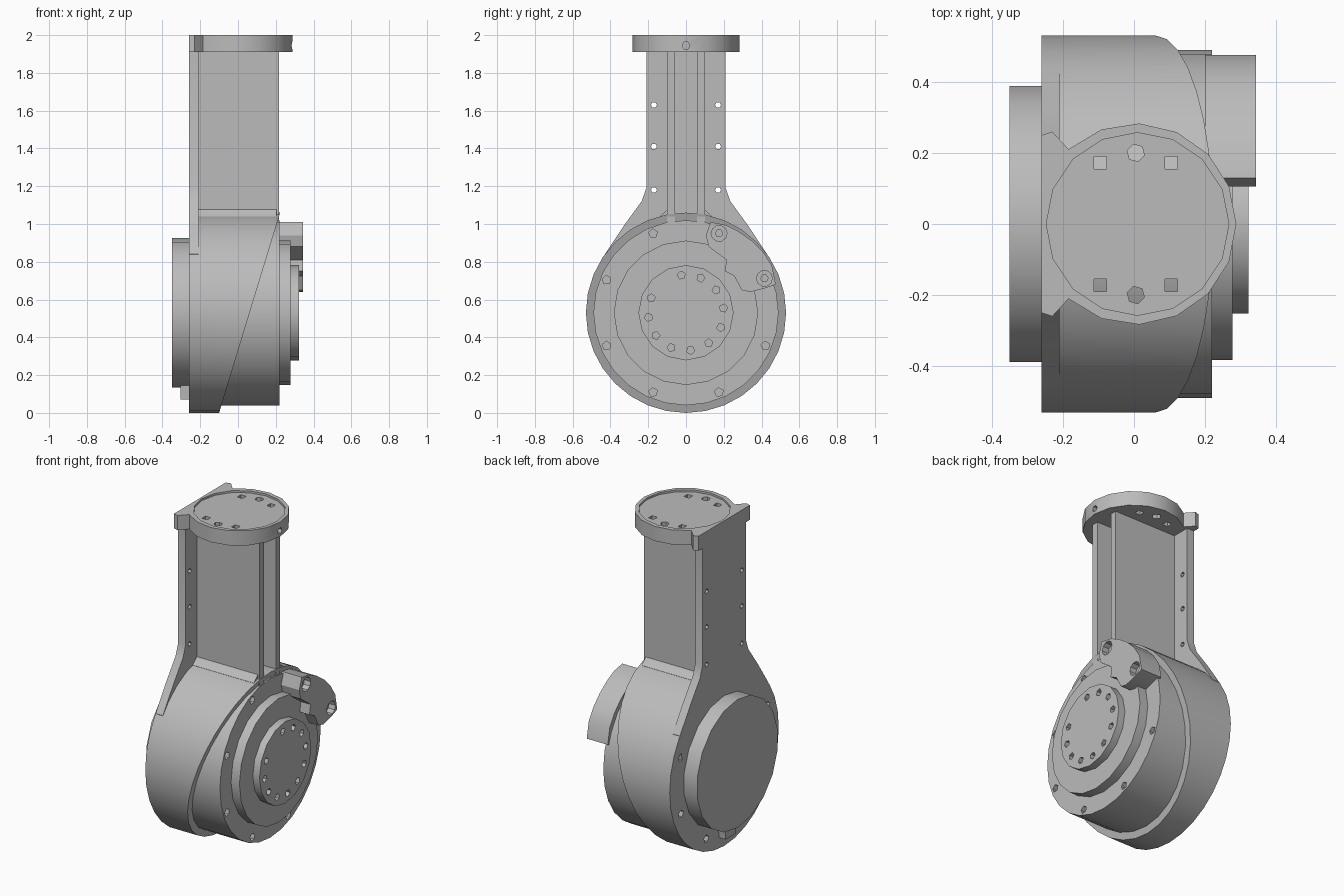
import bpy, bmesh, math
from mathutils import Vector

if "Cube" in bpy.data.objects:
    bpy.data.objects.remove(bpy.data.objects["Cube"])

CZ = 0.53  # height of the drum axis

grey = bpy.data.materials.new("cast_grey")
grey.diffuse_color = (0.5, 0.5, 0.5, 1)
grey.use_nodes = True
grey.node_tree.nodes["Principled BSDF"].inputs["Base Color"].default_value = grey.diffuse_color


def circle(u, v, r, n, phase=0.0):
    return [(u + r * math.cos(phase + 2 * math.pi * i / n),
             v + r * math.sin(phase + 2 * math.pi * i / n)) for i in range(n)]


def add_prism(bm, pts, axis, a, b):
    """Extrude a 2D outline along X (outline in y,z) or Z (outline in x,y)."""
    place = (lambda p, d: (d, p[0], p[1])) if axis == 'X' else (lambda p, d: (p[0], p[1], d))
    lo = [bm.verts.new(place(p, a)) for p in pts]
    hi = [bm.verts.new(place(p, b)) for p in pts]
    bm.faces.new(lo)
    bm.faces.new(hi)
    for i in range(len(pts)):
        j = (i + 1) % len(pts)
        bm.faces.new((lo[i], lo[j], hi[j], hi[i]))


def finish(bm, name):
    bmesh.ops.recalc_face_normals(bm, faces=bm.faces)
    mesh = bpy.data.meshes.new(name)
    bm.to_mesh(mesh)
    bm.free()
    mesh.materials.append(grey)
    ob = bpy.data.objects.new(name, mesh)
    bpy.context.collection.objects.link(ob)
    return ob


def prism(name, pts, axis, a, b):
    bm = bmesh.new()
    add_prism(bm, pts, axis, a, b)
    return finish(bm, name)


def cut(targets, prisms):
    """Subtract a set of prisms from each target."""
    bm = bmesh.new()
    for p in prisms:
        add_prism(bm, *p)
    cutter = finish(bm, "cutter")
    cutter.hide_render = True
    for ob in targets:
        m = ob.modifiers.new("cut", 'BOOLEAN')
        m.operation, m.solver, m.object = 'DIFFERENCE', 'EXACT', cutter
        bpy.context.view_layer.objects.active = ob
        bpy.ops.object.modifier_apply(modifier=m.name)
    bpy.data.objects.remove(cutter)


TOP = math.pi / 2

# Outer housing drum, sliced by a slanted plane
bm = bmesh.new()
add_prism(bm, circle(0, CZ, 0.53, 32, TOP), 'X', -0.26, 0.4)
res = bmesh.ops.bisect_plane(bm, geom=bm.verts[:] + bm.edges[:] + bm.faces[:],
                             plane_co=Vector((-0.1, 0, 0)),
                             plane_no=Vector((1, 0, -0.305)), clear_outer=True)
bmesh.ops.holes_fill(bm, edges=[e for e in bm.edges if e.is_boundary], sides=0)
housing = finish(bm, "housing_drum")

# Inner drum and its stepped discs
inner = prism("inner_drum", circle(0, CZ, 0.49, 28, TOP), 'X', -0.15, 0.22)
prism("middle_disc", circle(0, CZ, 0.382, 20, TOP), 'X', 0.2, 0.277)
hub = prism("output_hub", circle(0, CZ, 0.252, 16, TOP), 'X', 0.25, 0.322)

# Bolt holes around both faces of the housing
bolts = [(0.455 * math.cos(a), CZ + 0.455 * math.sin(a))
         for a in (math.radians(22.5 + 45 * k) for k in range(8))]
cut([housing, inner], [(circle(y, z, 0.024, 5, 0.4), 'X', a, b)
                       for y, z in bolts for a, b in ((-0.3, -0.19), (0.14, 0.3))])

# Ring of hub bolt holes with one position left out
cut([hub], [(circle(0.2 * math.cos(a), CZ + 0.2 * math.sin(a), 0.022, 5, a), 'X', 0.285, 0.4)
            for a in (math.radians(7 + 30 * k) for k in range(12) if k != 4)])

# Back cover with a small lug below it
prism("back_cover", circle(0, CZ, 0.395, 18, TOP), 'X', -0.35, -0.24)
prism("cover_lug", [(-0.05, 0.07), (0.05, 0.07), (0.06, 0.18), (-0.06, 0.18)], 'X', -0.305, -0.24)

# Back plate of the arm, flaring out to meet the drum
half = [(0.21, 1.92), (0.21, 1.19), (0.235, 1.12), (0.33, 0.99), (0.43, 0.84), (0.4, 0.6)]
plate = prism("arm_back_plate", half + [(-y, z) for y, z in reversed(half)], 'X', -0.26, -0.21)
cut([plate], [(circle(s * 0.17, z, 0.016, 6), 'X', -0.3, -0.1)
              for s in (-1, 1) for z in (1.18, 1.41, 1.63)])

# Arm body: two webs with a groove between them
side = [(-0.22, 0.1), (0.217, 0.1), (0.217, 0.058), (-0.15, 0.058)]
prism("arm_body", side + [(x, -y) for x, y in reversed(side)], 'Z', 0.98, 1.93)

# Fillets where the webs meet the drum
for s, label in ((-1, "front"), (1, "back")):
    prism(f"{label}_web_fillet", [(s * 0.09, 1.09), (s * 0.105, 1.07), (s * 0.14, 1.04),
                                  (s * 0.14, 1.0), (s * 0.09, 1.0)], 'X', -0.22, 0.205)

# Top mounting flange with square back corners, recessed face and bolt holes
arc = [(0.005 + 0.283 * math.cos(a), 0.283 * math.sin(a))
       for a in (math.radians(-132 + 22 * i) for i in range(13))]
flange = prism("top_flange", arc + [(-0.23, 0.26), (-0.26, 0.25), (-0.26, -0.25), (-0.23, -0.26)],
               'Z', 1.91, 2.0)
cut([flange], [(circle(0.01, 0, 0.257, 16), 'Z', 1.988, 2.1)])
holes = [(x, s * y) for x, y in ((-0.095, 0.172), (0.005, 0.2), (0.105, 0.172)) for s in (-1, 1)]
cut([flange], [(circle(x, y, 0.025, 6 if abs(x) < 0.05 else 4, math.pi / 4), 'Z', 1.8, 2.1)
               for x, y in holes] + [(circle(0, 1.945, 0.02, 6), 'X', 0.26, 0.35)])

# Curved side bracket with two counterbored screws
bracket = prism("side_bracket", [
    (0.13, 1.01), (0.105, 0.94), (0.12, 0.88), (0.215, 0.81), (0.205, 0.75), (0.255, 0.725),
    (0.295, 0.65), (0.34, 0.64), (0.42, 0.66), (0.475, 0.68), (0.455, 0.78),
    (0.41, 0.85), (0.35, 0.91), (0.28, 0.96), (0.21, 0.995)], 'X', 0.2, 0.343)
screws = [(0.175, 0.95), (0.415, 0.712)]
cut([bracket], [(circle(y, z, 0.042, 10), 'X', 0.3, 0.4) for y, z in screws])
cut([bracket], [(circle(y, z, 0.02, 6), 'X', 0.23, 0.4) for y, z in screws])

# Smooth shading with sharp edges kept
bpy.ops.object.select_all(action='DESELECT')
for ob in bpy.context.scene.objects:
    ob.select_set(True)
    bpy.context.view_layer.objects.active = ob
bpy.ops.object.shade_smooth_by_angle(angle=math.radians(30))
